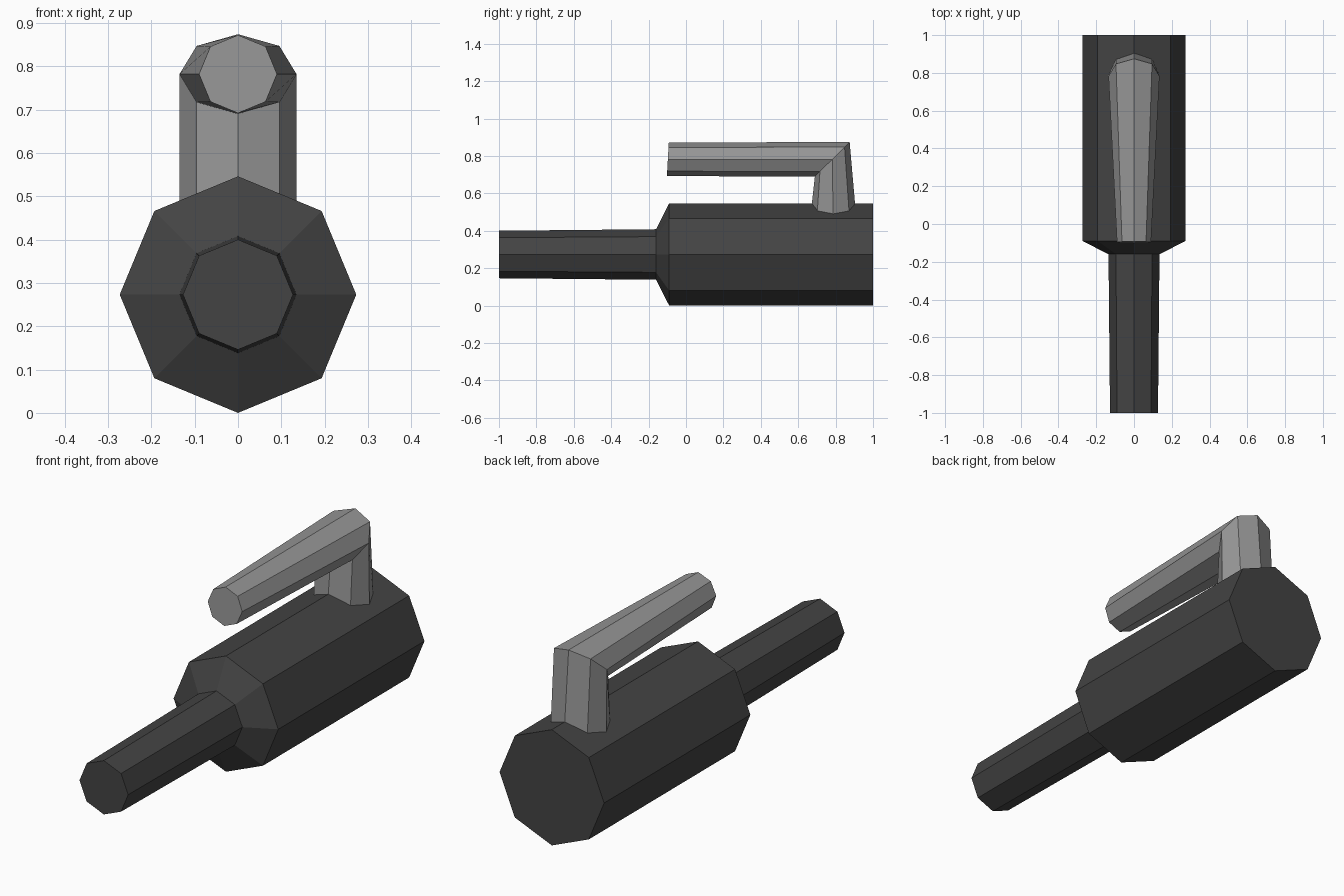
import bpy
import bmesh
from math import sin, cos, tau
from mathutils import Vector

if "Cube" in bpy.data.objects:
    bpy.data.objects.remove(bpy.data.objects["Cube"])

SIDES = 8


def material(name, value):
    mat = bpy.data.materials.new(name)
    mat.diffuse_color = (value, value, value, 1)
    mat.use_nodes = True
    mat.node_tree.nodes["Principled BSDF"].inputs["Base Color"].default_value = mat.diffuse_color
    return mat


def tube(name, rings, mat):
    """Capped octagonal tube; each ring is (centre, half width in x, second half-axis in yz)."""
    bm = bmesh.new()
    loops = []
    for centre, rx, axis in rings:
        c, a = Vector(centre), Vector((0, *axis))
        loops.append([bm.verts.new(c + Vector((rx * cos(tau * i / SIDES), 0, 0))
                                   + a * sin(tau * i / SIDES)) for i in range(SIDES)])
    for lo, hi in zip(loops, loops[1:]):
        for i in range(SIDES):
            j = (i + 1) % SIDES
            bm.faces.new((lo[i], lo[j], hi[j], hi[i]))
    bm.faces.new(loops[0])
    bm.faces.new(loops[-1])
    bmesh.ops.recalc_face_normals(bm, faces=bm.faces)
    mesh = bpy.data.meshes.new(name)
    bm.to_mesh(mesh)
    bm.free()
    obj = bpy.data.objects.new(name, mesh)
    mesh.materials.append(mat)
    bpy.context.collection.objects.link(obj)
    return obj


dark = material("dark_grey", 0.057)
light = material("light_grey", 0.3)

# Body: narrow barrel, short shoulder and wide housing
profile = [(-1.0, 0.127), (-0.16, 0.135), (-0.09, 0.273), (1.0, 0.273)]
tube("barrel_body", [((0, y, 0.273), r, (0, r)) for y, r in profile], dark)

# Handle: tapered grip, mitred corner, post sunk into the housing
tube("carry_handle", [
    ((0, -0.097, 0.782), 0.09, (0.005, 0.09)),
    ((0, 0.782, 0.782), 0.135, (0.093, 0.092)),
    ((0, 0.787, 0.45), 0.135, (0.125, 0)),
], light)
